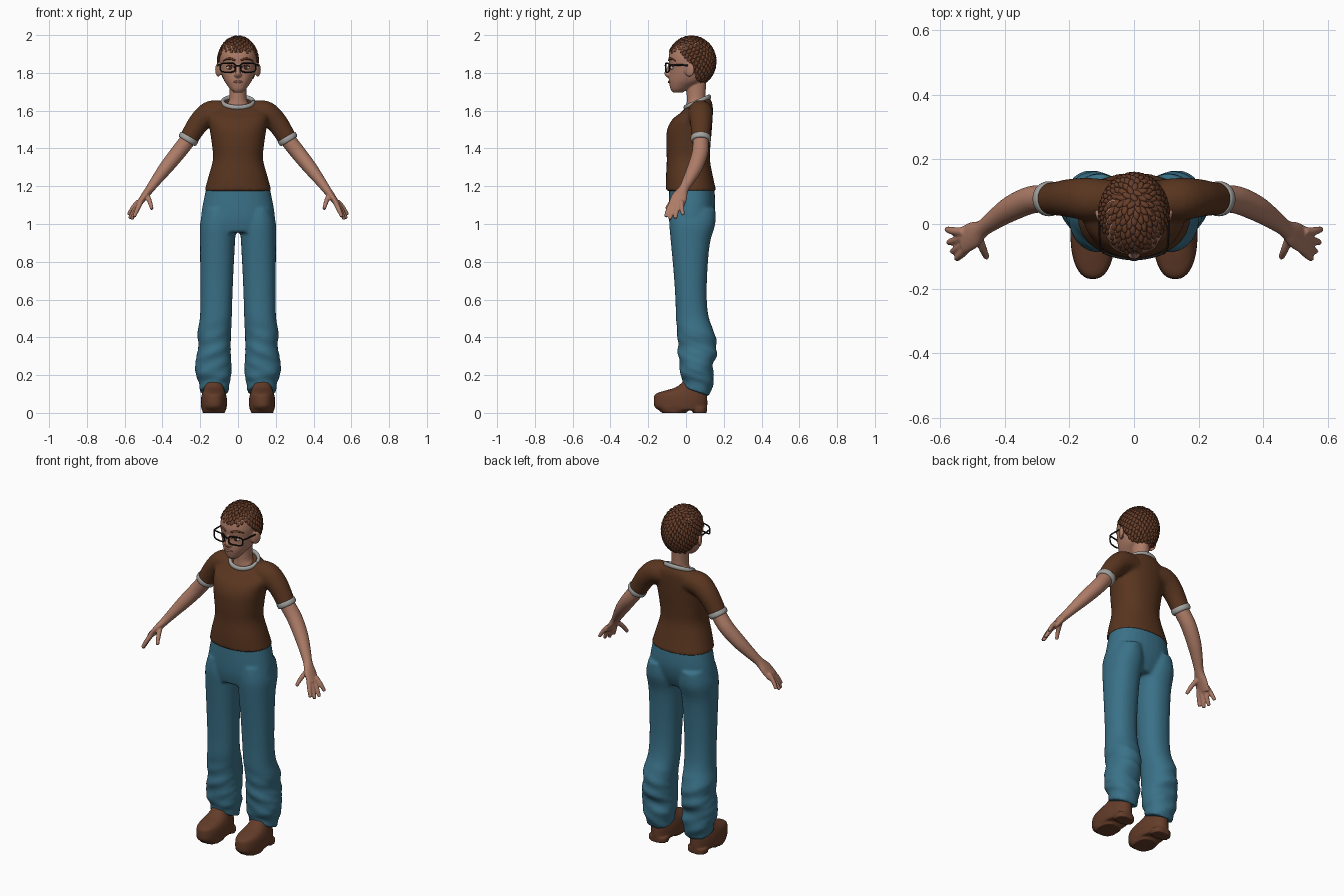
import bpy, bmesh, math
from mathutils import Vector, Matrix
from mathutils.bvhtree import BVHTree

if "Cube" in bpy.data.objects:
    bpy.data.objects.remove(bpy.data.objects["Cube"])


def material(name, r, g, b):
    m = bpy.data.materials.new(name)
    m.diffuse_color = (r, g, b, 1)
    m.use_nodes = True
    m.node_tree.nodes["Principled BSDF"].inputs["Base Color"].default_value = m.diffuse_color
    return m


SKIN = material("skin", .42, .20, .135)
HAIR = material("hair brown", .135, .047, .022)
SHIRT = material("shirt brown", .10, .036, .014)
TRIM = material("trim grey", .36, .36, .35)
DENIM = material("denim blue", .042, .165, .245)
LEATHER = material("shoe brown", .125, .045, .022)
BLACK = material("frame black", .012, .01, .01)
WHITE = material("eye white", .6, .55, .5)
IRIS = material("iris brown", .07, .025, .012)
LIPS = material("lips", .30, .115, .085)


def spline(keys, k):
    """Catmull-Rom through tuples of numbers."""
    out, last = [], len(keys) - 1
    for i in range(last):
        a, b, c, d = (keys[min(max(i + j, 0), last)] for j in (-1, 0, 1, 2))
        for t in (j / k for j in range(k)):
            out.append([.5 * (2 * q + (r - p) * t + (2 * p - 5 * q + 4 * r - w) * t * t
                              + (3 * q - p - 3 * r + w) * t ** 3)
                        for p, q, r, w in zip(a, b, c, d)])
    return out + [list(keys[-1])]


def skin_rings(bm, rings):
    rows = [[bm.verts.new(p) for p in ring] for ring in rings]
    n = len(rows[0])
    for a, b in zip(rows, rows[1:]):
        for i in range(n):
            bm.faces.new((a[i], a[(i + 1) % n], b[(i + 1) % n], b[i]))
    bm.faces.new(rows[0][::-1])
    bm.faces.new(rows[-1])


def zloft(bm, keys, s=1, p=2.2, n=32):
    """Stacked ovals: (z, x0, x1, y0, y1[, forward tilt])."""
    rings = []
    for z, x0, x1, y0, y1, tilt in spline([tuple(k) + (0,) * (6 - len(k)) for k in keys], 4):
        ring = []
        for i in range(n):
            a = math.tau * i / n
            c, d = (math.copysign(abs(f) ** (2 / p), f) for f in (math.cos(a), math.sin(a)))
            dy = d * (y1 - y0) / 2
            ring.append((s * ((x0 + x1) / 2 + c * (x1 - x0) / 2), (y0 + y1) / 2 + dy, z + tilt * dy))
        rings.append(ring)
    skin_rings(bm, rings)


def tube(bm, keys, s=1, k=4, n=14, ref=(0, 1, 0)):
    """Oval tube along a path: (x, y, z, radius along ref, other radius)."""
    pts = spline(keys, k)
    rings = []
    for i, q in enumerate(pts):
        t = (Vector(pts[min(i + 1, len(pts) - 1)][:3]) - Vector(pts[max(i - 1, 0)][:3])).normalized()
        u = Vector(ref)
        u = (u - t * u.dot(t)).normalized()
        v = t.cross(u)
        ring = [Vector(q[:3]) + u * q[3] * math.cos(math.tau * j / n) + v * q[4] * math.sin(math.tau * j / n)
                for j in range(n)]
        rings.append([(s * w.x, w.y, w.z) for w in ring])
    skin_rings(bm, rings)


def ball(bm, m, scale, seg=16):
    bmesh.ops.create_uvsphere(bm, u_segments=seg, v_segments=seg // 2 + 2, radius=1,
                              matrix=m @ Matrix.Diagonal((*scale, 1)))


def finish(name, bm, mat, voxel=0, smooth=4):
    bmesh.ops.recalc_face_normals(bm, faces=bm.faces[:])
    me = bpy.data.meshes.new(name)
    for f in bm.faces:
        f.smooth = True
    bm.to_mesh(me)
    bm.free()
    me.materials.append(mat)
    ob = bpy.data.objects.new(name, me)
    bpy.context.collection.objects.link(ob)
    if voxel:  # fuse the overlapping lofts into one soft surface
        r = ob.modifiers.new("fuse", 'REMESH')
        r.mode, r.voxel_size, r.use_smooth_shade = 'VOXEL', voxel, True
        sm = ob.modifiers.new("soften", 'SMOOTH')
        sm.factor, sm.iterations = .5, smooth
    return ob


# Shirt: torso and sleeves
bm = bmesh.new()
zloft(bm, [(1.175, -.177, .177, -.106, .16), (1.25, -.157, .157, -.106, .143), (1.34, -.133, .133, -.102, .127),
           (1.42, -.138, .138, -.105, .13), (1.50, -.15, .15, -.10, .137), (1.57, -.16, .16, -.072, .142, .15),
           (1.61, -.14, .14, -.035, .14, .3), (1.642, -.086, .086, -.004, .124, .45)])
SLEEVE = [(.06, .075, 1.59, .06, .06), (.14, .077, 1.59, .066, .064), (.195, .08, 1.55, .06, .058),
          (.235, .079, 1.495, .053, .053), (.262, .078, 1.447, .05, .05)]
for s in (1, -1):
    tube(bm, SLEEVE, s, n=24)
finish("shirt", bm, SHIRT, .009)

# Grey neckband and cuffs
bm = bmesh.new()
tube(bm, [(.082 * math.cos(a), .06 + .063 * math.sin(a), 1.645 + .028 * math.sin(a), .013, .010)
          for a in (math.tau * i / 40 for i in range(41))], k=1, ref=(0, 0, 1))
for s in (1, -1):
    tube(bm, [(.256, .078, 1.463, .051, .051), (.26, .078, 1.456, .054, .054), (.268, .078, 1.442, .053, .053),
              (.271, .078, 1.437, .047, .047)], s, 2, 28)
finish("neckband_and_cuffs", bm, TRIM)

# Trousers: pelvis and two legs with bunched folds
bm = bmesh.new()
zloft(bm, [(1.205, -.165, .165, -.088, .148), (1.1, -.187, .187, -.092, .155), (1.02, -.197, .197, -.09, .14),
           (.955, -.19, .19, -.078, .11)])
LEG = [(1.08, .03, .18, -.08, .155), (1.0, .012, .201, -.088, .155), (.9, .016, .201, -.08, .127),
       (.75, .024, .2, -.066, .113), (.6, .03, .199, -.056, .11), (.5, .033, .202, -.053, .122),
       (.42, .038, .214, -.046, .152), (.36, .041, .207, -.043, .162), (.3, .04, .217, -.041, .16),
       (.24, .037, .225, -.031, .14), (.19, .04, .216, -.032, .15, -.1), (.15, .048, .202, -.016, .136, -.25),
       (.112, .05, .202, -.014, .125, -.35)]
for s in (1, -1):
    zloft(bm, LEG, s)
for v in bm.verts:
    if v.co.z < .5:
        x, y = abs(v.co.x) - .125, v.co.y - .05
        f = .05 * math.sin(v.co.z * 75 + 2.5 * math.atan2(y, x)) * min(1, (.5 - v.co.z) * 6)
        v.co.x += math.copysign(x * f, v.co.x) if x > 0 else -math.copysign(-x * f, -v.co.x) * -1
        v.co.y += y * f
finish("trousers", bm, DENIM, .009)

# Shoes: upper, front sole and heel
bm = bmesh.new()
for s in (1, -1):
    zloft(bm, [(.014, .064, .191, -.145, .108), (.035, .059, .196, -.168, .113), (.075, .059, .196, -.17, .113),
               (.1, .064, .191, -.162, .112), (.117, .07, .185, -.115, .112), (.135, .075, .18, -.055, .11),
               (.165, .08, .175, -.015, .105)], s, 2.3)
    zloft(bm, [(0, .068, .187, -.13, .005), (.03, .062, .193, -.15, .015)], s, 2.5)
    zloft(bm, [(0, .066, .189, .035, .11), (.03, .064, .191, .03, .112)], s, 2.5)
for v in bm.verts:  # narrower towards the heel
    c = math.copysign(.127, v.co.x)
    v.co.x = c + (v.co.x - c) * (1 - 1.2 * max(0, v.co.y))
finish("shoes", bm, LEATHER, .006, 3)

# Arms with hands
bm = bmesh.new()
ARM = [(.22, .08, 1.52, .042, .042), (.27, .078, 1.44, .042, .042), (.32, .074, 1.375, .043, .041),
       (.38, .048, 1.30, .04, .037), (.43, .015, 1.235, .032, .029), (.467, -.013, 1.185, .027, .023),
       (.497, -.034, 1.145, .042, .019), (.53, -.052, 1.098, .043, .014)]
FINGERS = [[(.512, -.07, 1.12), (.533, -.093, 1.078), (.55, -.108, 1.038)],
           [(.52, -.06, 1.11), (.543, -.074, 1.068), (.563, -.086, 1.024)],
           [(.527, -.042, 1.11), (.552, -.05, 1.068), (.574, -.057, 1.028)],
           [(.527, -.024, 1.12), (.557, -.022, 1.085), (.58, -.016, 1.048)],
           [(.482, -.035, 1.155), (.468, -.075, 1.12), (.455, -.104, 1.078)]]
for s in (1, -1):
    tube(bm, ARM, s, n=20)
    for f in FINGERS:
        tube(bm, [(*p, r, r) for p, r in zip(f, (.0135, .0125, .0095))], s, ref=(1, .3, .2))
finish("arms", bm, SKIN, .005, 3)

# Head: skull, neck, nose and ears
bm = bmesh.new()
zloft(bm, [(1.695, -.02, .02, -.068, -.02), (1.71, -.038, .038, -.08, .005), (1.73, -.054, .054, -.086, .04),
           (1.76, -.074, .074, -.091, .1), (1.80, -.089, .089, -.088, .125), (1.83, -.095, .095, -.087, .133),
           (1.88, -.099, .099, -.092, .138), (1.93, -.09, .09, -.078, .13), (1.965, -.065, .065, -.04, .1),
           (1.985, -.02, .02, .01, .05)])
face = BVHTree.FromBMesh(bm)


def face_y(x, z):
    return face.ray_cast(Vector((x, -1, z)), Vector((0, 1, 0)))[0].y


zloft(bm, [(1.57, -.075, .075, .0, .118), (1.63, -.06, .06, .003, .112), (1.67, -.045, .045, .004, .103),
           (1.78, -.045, .045, .0, .11)], p=2)
tube(bm, [(0, -.083, 1.845, .008, .009), (0, -.097, 1.815, .009, .011), (0, -.103, 1.797, .012, .014),
          (0, -.09, 1.780, .01, .012)])
for s in (1, -1):
    ball(bm, Matrix.Translation((s * .012, -.092, 1.789)), (.009, .012, .008))
    ball(bm, Matrix.Translation((s * .104, .018, 1.817)) @ Matrix.Rotation(-s * .5, 4, 'Z'), (.011, .03, .037))
finish("head", bm, SKIN, .0045, 3)

# Eyes, brows and mouth
whites, irises, brows, mouth = (bmesh.new() for _ in range(4))
for s in (1, -1):
    y = face_y(.041, 1.828)
    ball(whites, Matrix.Translation((s * .041, y + .006, 1.828)), (.02, .010, .011))
    ball(irises, Matrix.Translation((s * .041, y - .001, 1.828)), (.0095, .006, .010))
    tube(brows, [(x, face_y(x, z), z, .005, r) for x, z, r in
                 ((.016, 1.866, .004), (.035, 1.874, .006), (.058, 1.874, .005), (.076, 1.864, .002))], s)
    tube(irises, [(x, face_y(x, z) - .003, z, .004, .002) for x, z in
                  ((.02, 1.830), (.03, 1.838), (.045, 1.840), (.062, 1.832))], s)  # lash line
tube(mouth, [(x, face_y(x, 1.752), 1.752 + h, r, r) for x, h, r in
             ((-.024, 0, .002), (-.01, .001, .006), (0, -.001, .006), (.01, .001, .006), (.024, 0, .002))])
finish("eye_whites", whites, WHITE)
finish("irises", irises, IRIS)
finish("eyebrows", brows, HAIR)
finish("mouth", mouth, LIPS)

# Glasses: two rounded rims, bridge and temples
bm = bmesh.new()
for s in (1, -1):
    rim = []
    for i in range(33):
        c, d = (math.copysign(abs(f) ** .55, f) for f in (math.cos(math.tau * i / 32), math.sin(math.tau * i / 32)))
        x = .054 + .04 * c
        rim.append((x, -.108 + 2.2 * x * x, 1.828 + .024 * d, .004, .004))
    tube(bm, rim, s, 1, 8)
    tube(bm, [(.092, -.09, 1.842, .005, .003), (.104, -.07, 1.843, .005, .003), (.107, .0, 1.84, .005, .003),
              (.106, .025, 1.835, .005, .003)], s, 3, 8, (0, 0, 1))
tube(bm, [(-.016, -.107, 1.836, .004, .004), (0, -.111, 1.839, .004, .004), (.016, -.107, 1.836, .004, .004)], n=8)
finish("glasses", bm, BLACK)

# Hair: a cap cut along the hairline, covered with overlapping locks
CENTRE, RADII = Vector((0, .03, 1.86)), Vector((.106, .126, .133))


def hairline(y):
    if y < -.03:
        return 1.908
    if y < .02:
        return 1.908 - (y + .03) * 1.1
    return max(1.745, 1.853 - (y - .02) * 1.9)


bm = bmesh.new()
bmesh.ops.create_icosphere(bm, subdivisions=5, radius=1)
for v in bm.verts:
    v.co = CENTRE + v.co * RADII
low = [f for f in bm.faces if f.calc_center_median().z < hairline(f.calc_center_median().y)]
bmesh.ops.delete(bm, geom=low, context='FACES')
cap = finish("hair_cap", bm, HAIR)
sol = cap.modifiers.new("thickness", 'SOLIDIFY')
sol.thickness, sol.offset = .014, -1

bm = bmesh.new()
COUNT, crown = 420, Vector((0, .09, 1.98))
for i in range(COUNT):
    z = 1 - 2 * (i + .5) / COUNT
    r, a = math.sqrt(1 - z * z), i * 2.39996
    unit = Vector((r * math.cos(a), r * math.sin(a), z))
    p = CENTRE + unit * RADII
    if p.z < hairline(p.y) + .008:
        continue
    nrm = Vector([u / q for u, q in zip(unit, RADII)]).normalized()
    d = p - crown + Vector((.02 * math.sin(i * 5.1), .02 * math.sin(i * 3.3), 0))
    d = (d - nrm * d.dot(nrm)).normalized()
    d = (d + nrm * .22).normalized()  # tips lift off the scalp
    side = d.cross(nrm).normalized()
    m = Matrix((side, side.cross(d), d)).transposed().to_4x4()
    m.translation = p - nrm * .001
    ball(bm, m, (.010, .006, .018), 8)
finish("hair_locks", bm, HAIR)
